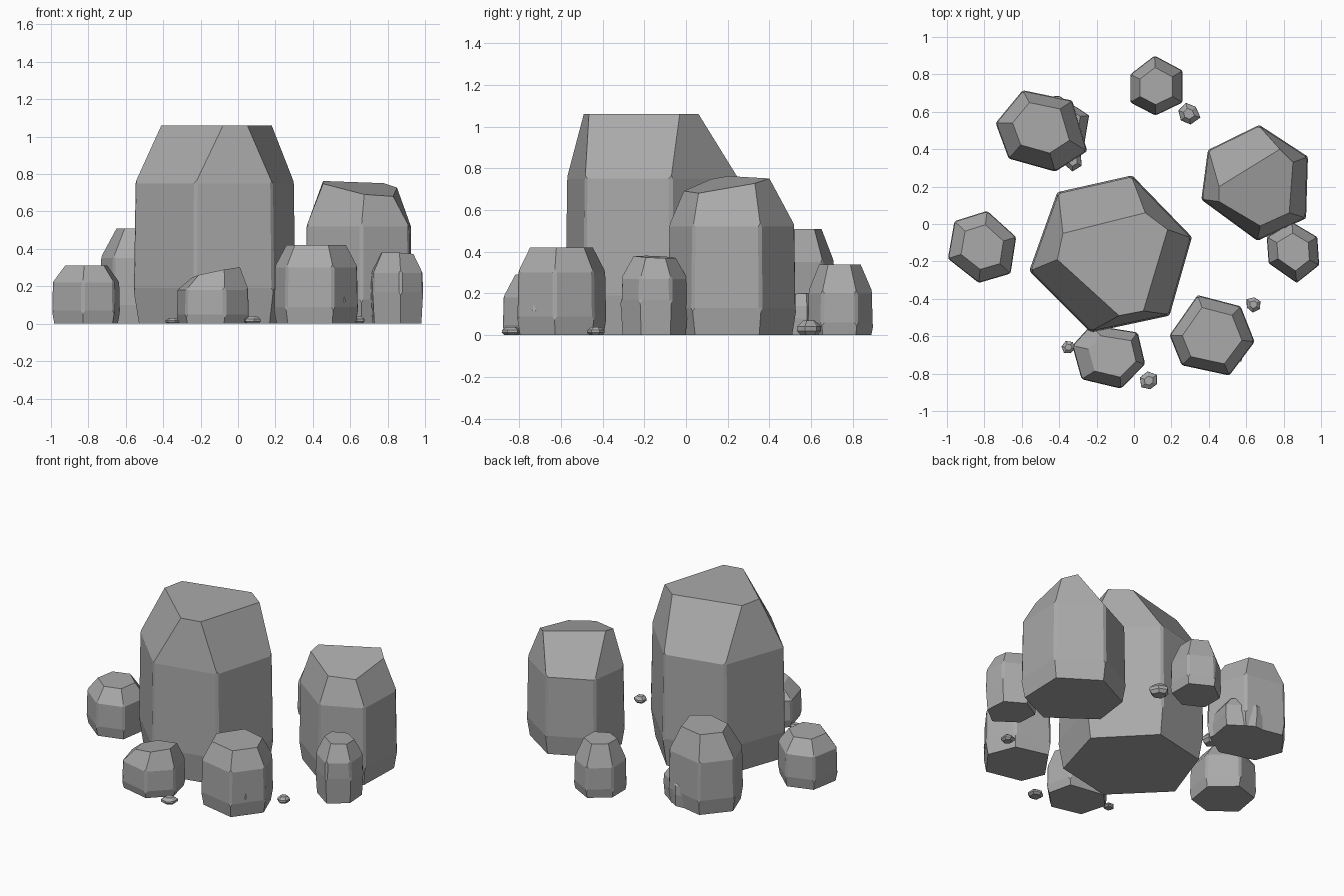
import bpy
import bmesh
import math
import random
from mathutils import Vector

random.seed(4)
cube = bpy.data.objects.get("Cube")
if cube:
    bpy.data.objects.remove(cube, do_unlink=True)

# One stone grey for everything
stone = bpy.data.materials.new("stone_grey")
stone.use_nodes = True
grey = (0.4, 0.4, 0.4, 1)
stone.diffuse_color = grey
stone.node_tree.nodes["Principled BSDF"].inputs["Base Color"].default_value = grey


def rock(name, outline, low, high, peak, tilt=(0, 0), crown=0.62, shift=(0, 0),
         top=None, foot=0.93, chip=0.012):
    """Faceted boulder: foot, two girdle rings and a smaller, tilted planar crown."""
    outline = [Vector(p) for p in outline]
    centre = sum(outline, Vector((0, 0))) / len(outline)

    def ring(scale):
        return [centre + (p - centre) * scale for p in outline]

    if top is None:
        top = [p + Vector(shift) for p in ring(crown)]
    top = [Vector(p) for p in top]
    mid = sum(top, Vector((0, 0))) / len(top)
    slope = Vector(tilt)

    bm = bmesh.new()
    rings = []
    for z, pts in ((0, ring(foot)), (low, ring(1)), (high, ring(0.98))):
        rings.append([bm.verts.new((p.x, p.y, z)) for p in pts])
    rings.append([bm.verts.new((p.x, p.y, peak + slope.dot(p - mid))) for p in top])

    n = len(outline)
    for lower, upper in zip(rings, rings[1:]):
        for i in range(n):
            j = (i + 1) % n
            bm.faces.new((lower[i], lower[j], upper[j], upper[i]))
    bm.faces.new(rings[0][::-1])
    bm.faces.new(rings[-1])

    # Narrow chipped corners up the sides
    if chip:
        corners = [bm.edges.get((a, b)) for a, b in zip(rings[1], rings[2])]
        bmesh.ops.bevel(bm, geom=corners, offset=chip, segments=1, affect='EDGES')
    bmesh.ops.recalc_face_normals(bm, faces=bm.faces)

    mesh = bpy.data.meshes.new(name)
    bm.to_mesh(mesh)
    bm.free()
    mesh.materials.append(stone)
    obj = bpy.data.objects.new(name, mesh)
    bpy.context.collection.objects.link(obj)
    return obj


def pebble(name, x, y, radius, height):
    """Small six-sided stone with an uneven outline."""
    turn = random.uniform(0, math.pi)
    outline = []
    for i in range(6):
        a = turn + i * math.tau / 6
        r = radius * random.uniform(0.75, 1)
        outline.append((x + r * math.cos(a), y + r * math.sin(a)))
    return rock(name, outline, height * 0.3, height * 0.6, height,
                crown=0.5, foot=0.7, chip=0)


# Tall central boulder and its large neighbour
rock("main_boulder",
     [(-.56, -.25), (-.23, -.58), (.19, -.49), (.31, -.07), (-.01, .26), (-.41, .17)],
     .19, .75, 1.06,
     top=[(-.41, -.19), (-.08, -.49), (.05, -.465), (.18, -.03), (.06, .06), (-.38, -.05)])
rock("right_boulder",
     [(.36, .13), (.66, -.09), (.92, .03), (.93, .36), (.67, .53), (.395, .395)],
     .13, .52, .727, tilt=(-.15, .185),
     top=[(.455, .12), (.675, -.01), (.83, .06), (.85, .33), (.78, .4), (.455, .2)])

# Medium rocks around them
rock("back_left_rock",
     [(-.67, .35), (-.42, .28), (-.25, .39), (-.33, .66), (-.595, .715), (-.74, .54)],
     .1, .35, .51, shift=(0, .02))
rock("back_rock",
     [(-.02, .65), (.115, .58), (.26, .65), (.26, .82), (.11, .9), (-.02, .8)],
     .06, .2, .34)
rock("right_rock",
     [(.72, -.21), (.87, -.315), (.99, -.22), (.98, -.07), (.845, .01), (.71, -.07)],
     .17, .27, .375, tilt=(-.05, -.05))
rock("front_right_rock",
     [(.255, -.755), (.51, -.81), (.645, -.63), (.57, -.44), (.34, -.38), (.19, -.595)],
     .09, .3, .42, crown=.7)
rock("front_rock",
     [(-.28, -.83), (-.07, -.88), (.06, -.75), (.02, -.58), (-.23, -.54), (-.33, -.65)],
     .05, .18, .275, tilt=(.2, -.05), crown=.65, shift=(.02, 0))
rock("left_rock",
     [(-.995, -.185), (-.83, -.315), (-.66, -.265), (-.63, -.07), (-.785, .07), (-.96, .015)],
     .07, .22, .31)
rock("half_buried_rock",
     [(-.45, .5), (-.27, .4), (-.24, .58), (-.4, .685), (-.46, .68)],
     .08, .14, .2, chip=0)

# Scattered pebbles
for i, spot in enumerate([(.29, .59, .07, .07), (.64, -.43, .05, .04), (.08, -.84, .055, .04),
                          (-.35, -.66, .04, .03), (-.33, .34, .06, .07)]):
    pebble(f"pebble_{i + 1}", *spot)

# Tiny chip stuck to the side of the front right rock
chip_mesh = bpy.data.meshes.new("side_chip")
bm = bmesh.new()
bmesh.ops.create_cone(bm, segments=5, radius1=.014, radius2=0, depth=.06, cap_ends=True)
bm.to_mesh(chip_mesh)
bm.free()
chip_mesh.materials.append(stone)
side_chip = bpy.data.objects.new("side_chip", chip_mesh)
side_chip.location = (.565, -.725, .145)
bpy.context.collection.objects.link(side_chip)
